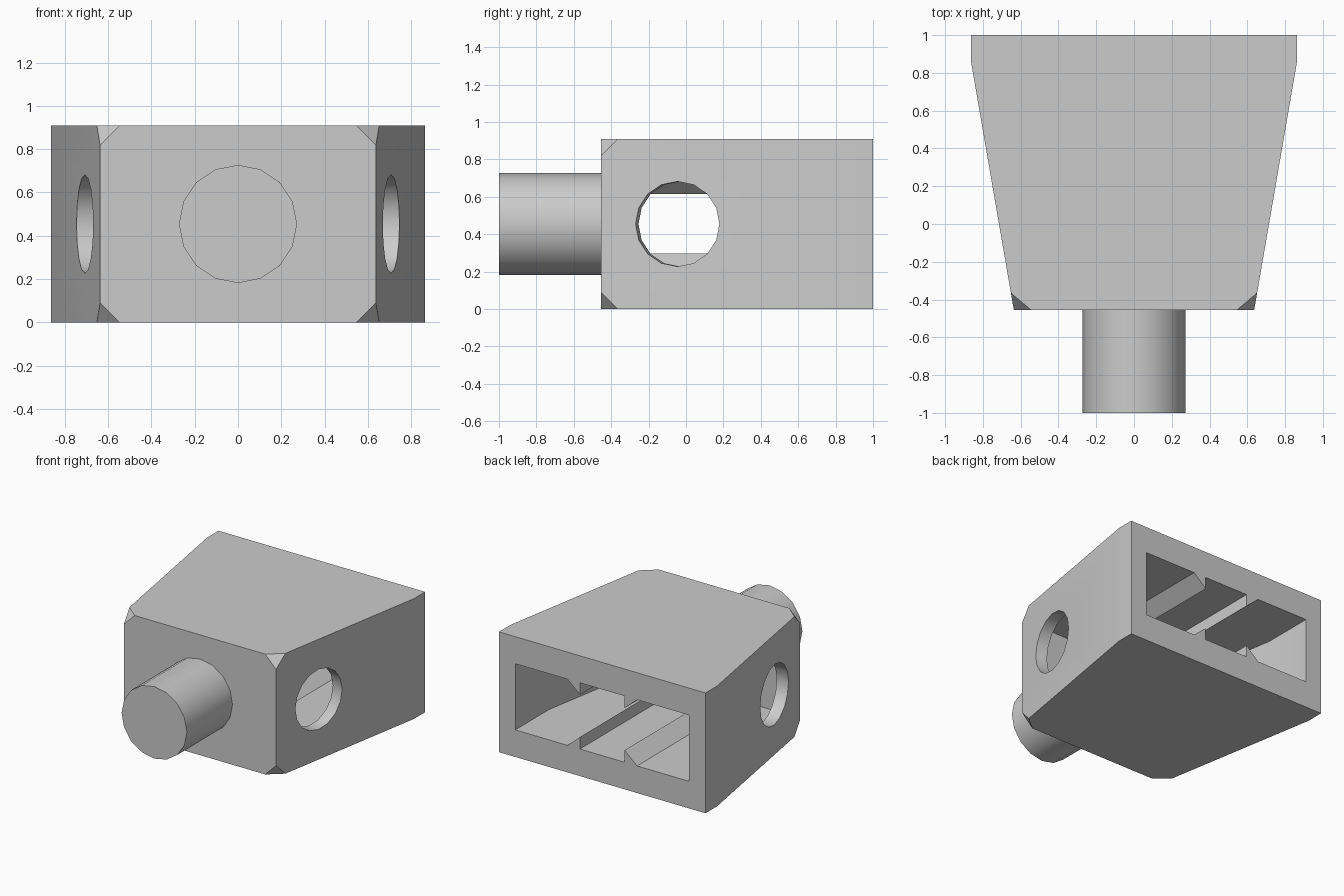
import bpy, bmesh, math
from mathutils import Matrix, Vector

if "Cube" in bpy.data.objects:
    bpy.data.objects.remove(bpy.data.objects["Cube"])

U = 1 / 11            # one design unit
MID = 5 * U           # mid height of the block
BACK, FRONT = 11 * U, -5 * U

grey = bpy.data.materials.new("light_grey")
grey.use_nodes = True
grey.diffuse_color = (0.6, 0.6, 0.6, 1)
grey.node_tree.nodes["Principled BSDF"].inputs["Base Color"].default_value = (0.6, 0.6, 0.6, 1)


def finish(bm, name):
    bmesh.ops.recalc_face_normals(bm, faces=bm.faces)
    mesh = bpy.data.meshes.new(name)
    bm.to_mesh(mesh)
    bm.free()
    mesh.materials.append(grey)
    obj = bpy.data.objects.new(name, mesh)
    bpy.context.collection.objects.link(obj)
    return obj


def prism(name, points, direction, corner_cut=0):
    """Extrude a closed outline; optionally cut the front corners off."""
    bm = bmesh.new()
    face = bm.faces.new([bm.verts.new(p) for p in points])
    ext = bmesh.ops.extrude_face_region(bm, geom=[face], use_keep_orig=True)
    moved = [v for v in ext["geom"] if isinstance(v, bmesh.types.BMVert)]
    bmesh.ops.translate(bm, verts=moved, vec=direction)
    if corner_cut:
        corners = [v for v in bm.verts if v.co.y < FRONT + 0.01]
        bmesh.ops.bevel(bm, geom=corners, offset=corner_cut, segments=1,
                        profile=0.5, affect="VERTICES")
    return finish(bm, name)


def cylinder(name, radius, length, centre, axis):
    """Sixteen-sided cylinder with a vertex at its top."""
    bm = bmesh.new()
    bmesh.ops.create_cone(bm, cap_ends=True, segments=16, radius1=radius,
                          radius2=radius, depth=length)
    y = Vector((0, 0, 1))
    z = Vector(axis).normalized()
    rot = Matrix((y.cross(z), y, z)).transposed().to_4x4()
    bmesh.ops.transform(bm, matrix=Matrix.Translation(centre) @ rot, verts=bm.verts)
    return finish(bm, name)


def boolean(obj, cutter, operation):
    mod = obj.modifiers.new("cut", "BOOLEAN")
    mod.operation, mod.solver, mod.object = operation, "EXACT", cutter
    bpy.context.view_layer.objects.active = obj
    bpy.ops.object.modifier_apply(modifier=mod.name)
    bpy.data.objects.remove(cutter)


def mirrored(half):
    return half + [(-x, y, z) for x, y, z in reversed(half)]


# Tapered block with its front corners cut off
slope = 2.5 / 14.5
plan = [(7 * U, FRONT, 0), (9.5 * U, 9.5 * U, 0), (9.5 * U, BACK, 0)]
body = prism("block", mirrored(plan), (0, 0, 10 * U), corner_cut=U)

# Hollow: tapered plan crossed with a slot outline that leaves four barbed ribs
inner_front = -3 * U
hollow_plan = [((6 + 2 * slope) * U, inner_front, 0),
               (8 * U, (9.5 - 0.5 / slope) * U, 0), (8 * U, 12 * U, 0)]
hollow = prism("hollow_cutter", mirrored(hollow_plan), (0, 0, 10 * U))
upper = [(2.05, 2.75), (2.05, 1.75), (3.2, 2.75), (9, 2.75)]
slot = [(x * U, -U * 4, MID + h * U) for x, h in upper]
slot += [(x, y, 2 * MID - z) for x, y, z in reversed(slot)]
slot_cutter = prism("slot_cutter", mirrored(slot), (0, 17 * U, 0))
boolean(hollow, slot_cutter, "INTERSECT")
boolean(body, hollow, "DIFFERENCE")

# Round side holes drilled square to the sloping walls
for side in (1, -1):
    centre = (side * (7 + 4.5 * slope) * U, -0.5 * U, MID)
    hole = cylinder("side_hole_cutter", 2.5 * U, 4 * U, centre, (side, -slope, 0))
    boolean(body, hole, "DIFFERENCE")

# Front peg
peg = cylinder("front_peg", 3 * U, 6 * U, (0, -8 * U, MID), (0, -1, 0))

# Smooth round surfaces, sharp edges elsewhere
for obj in (body, peg):
    bpy.ops.object.select_all(action="DESELECT")
    obj.select_set(True)
    bpy.context.view_layer.objects.active = obj
    bpy.ops.object.shade_smooth_by_angle(angle=math.radians(30))
